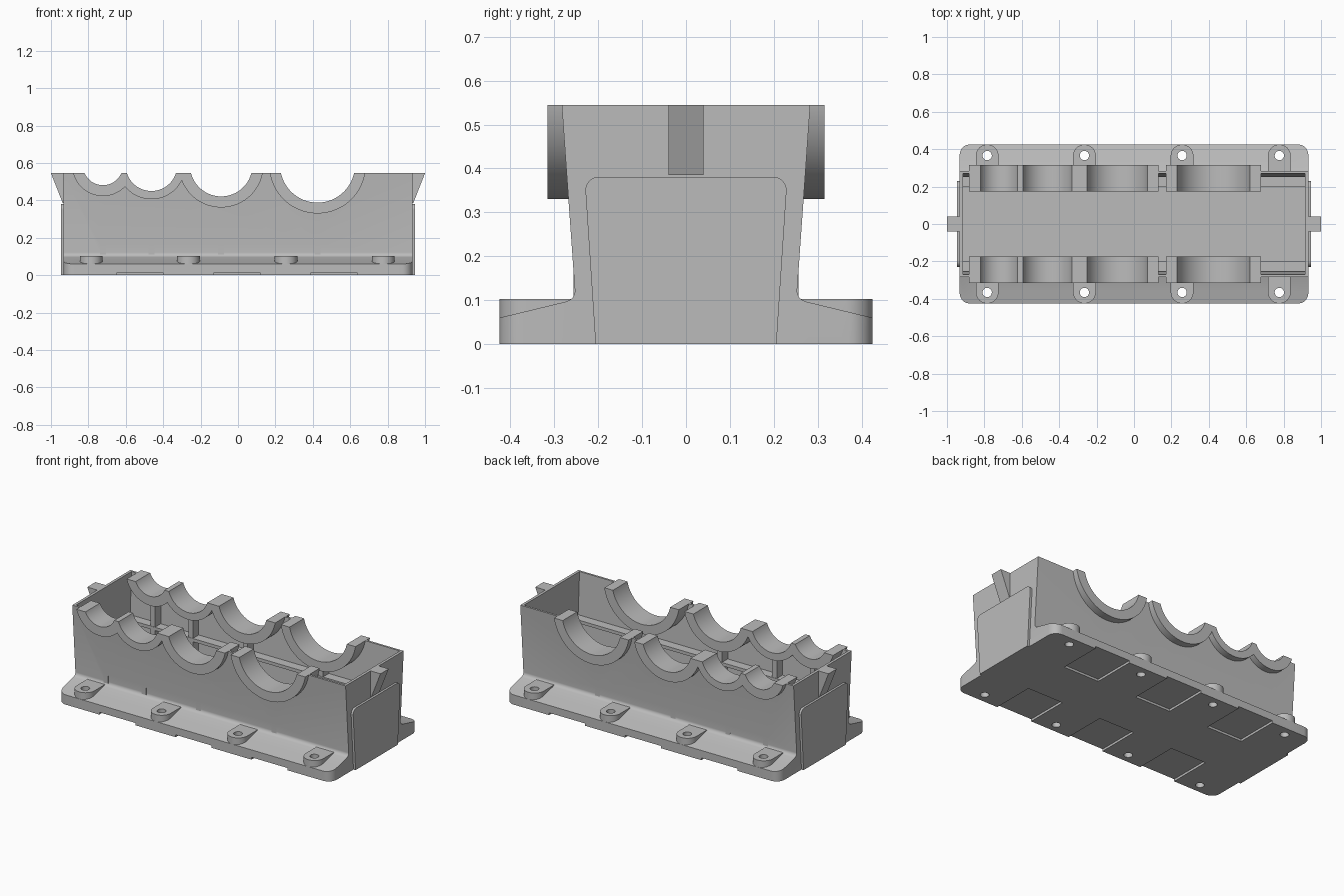
import bpy, bmesh, math
from mathutils import Vector

default = bpy.data.objects.get("Cube")
if default:
    bpy.data.objects.remove(default, do_unlink=True)

grey = bpy.data.materials.new("housing_grey")
grey.use_nodes = True
grey.diffuse_color = (0.5, 0.5, 0.5, 1)
grey.node_tree.nodes["Principled BSDF"].inputs["Base Color"].default_value = (0.5, 0.5, 0.5, 1)

TOP = 0.545          # split line of the housing
AXIS = 0.588         # height of the bore axes
END = 0.932          # half length of the body
BORES = [(-0.722, 0.107, 0.165), (-0.463, 0.138, 0.182),
         (-0.09, 0.167, 0.226), (0.425, 0.2, 0.258)]   # x, inner and outer radius
LUGS = [-0.785, -0.265, 0.257, 0.777]


def prism(name, points, place, start, end):
    """Extrude a 2D outline; place(u, v, w) maps it into space."""
    bm = bmesh.new()
    face = bm.faces.new([bm.verts.new(place(u, v, start)) for u, v in points])
    ext = bmesh.ops.extrude_face_region(bm, geom=[face])
    shift = Vector(place(0, 0, end)) - Vector(place(0, 0, start))
    bmesh.ops.translate(bm, vec=shift,
                        verts=[g for g in ext["geom"] if isinstance(g, bmesh.types.BMVert)])
    bmesh.ops.recalc_face_normals(bm, faces=bm.faces)
    mesh = bpy.data.meshes.new(name)
    bm.to_mesh(mesh)
    bm.free()
    mesh.materials.append(grey)
    ob = bpy.data.objects.new(name, mesh)
    bpy.context.collection.objects.link(ob)
    return ob


def along_x(u, v, w): return (w, u, v)
def along_y(u, v, w): return (u, w, v)
def along_z(u, v, w): return (u, v, w)


def arc(cx, cy, r, a0, a1, n):
    return [(cx + r * math.cos(math.radians(a0 + (a1 - a0) * i / n)),
             cy + r * math.sin(math.radians(a0 + (a1 - a0) * i / n))) for i in range(n + 1)]


def circle(cx, cy, r, n=64):
    return arc(cx, cy, r, 0, 360, n)[:-1]


def box(name, x0, x1, y0, y1, z0, z1):
    return prism(name, [(x0, y0), (x1, y0), (x1, y1), (x0, y1)], along_z, z0, z1)


def mirrored(half):
    return half + [(-u, v) for u, v in reversed(half)]


def boolean(target, tools, operation):
    bpy.context.view_layer.objects.active = target
    for tool in tools:
        mod = target.modifiers.new(operation, "BOOLEAN")
        mod.operation, mod.object, mod.solver = operation, tool, "EXACT"
        bpy.ops.object.modifier_apply(modifier=mod.name)
        bpy.data.objects.remove(tool, do_unlink=True)


# Housing: one section holding tapered walls, root fillet and sloping flange
section = mirrored([(0.425, 0), (0.425, 0.06), (0.272, 0.097)]
                   + arc(0.277, 0.121, 0.024, 250, 180, 6) + [(0.283, TOP)])
housing = prism("housing", section, along_x, -END, END)

# Rounded flange corners
R = 0.055
outline = []
for sx, sy, a in ((1, 1, 0), (-1, 1, 90), (-1, -1, 180), (1, -1, 270)):
    outline += arc(sx * (END - R), sy * (0.425 - R), R, a, a + 90, 8)
boolean(housing, [prism("corner_tool", outline, along_z, -0.1, 0.7)], "INTERSECT")

# Open cavity with drafted sides
cavity = mirrored([(0.245, 0.07), (0.27, TOP), (0.272, TOP + 0.04)])
boolean(housing, [prism("cavity_tool", cavity, along_x, -0.915, 0.915)], "DIFFERENCE")

# Bearing saddles, ribs, ledges and bolt lugs on both long sides
for s in (-1, 1):
    parts = []
    for x, inner, outer in BORES:
        parts.append(prism("saddle", circle(x, AXIS, outer, 96), along_y, s * 0.174, s * 0.315))
        parts.append(box("rib", x - 0.016, x + 0.016, *sorted((s * 0.2, s * 0.256)),
                         0.06, AXIS - outer + 0.02))
    parts.append(box("ledge", -0.92, 0.92, *sorted((s * 0.198, s * 0.255)), 0.265, 0.285))
    for x in LUGS:
        shape = arc(x, 0.364, 0.061, 0, 180, 20) + [(x - 0.061, 0.25), (x + 0.061, 0.25)]
        parts.append(prism("lug", [(u, s * v) for u, v in shape], along_z, 0.02, 0.103))
    boolean(housing, parts, "UNION")

# Bores, flat split line and bolt holes
cuts = [box("split_tool", -1.2, 1.2, -0.6, 0.6, TOP, 1.1)]
cuts += [prism("bore_tool", circle(x, AXIS, inner, 96), along_y, -0.5, 0.5)
         for x, inner, outer in BORES]
cuts += [prism("hole_tool", circle(x, s * 0.366, 0.025, 24), along_z, -0.1, 0.2)
         for x in LUGS for s in (-1, 1)]
# Shallow relief grooves under the base, left and right of a central pad
for x in (-0.525, -0.005, 0.513):
    for s in (-1, 1):
        cuts.append(box("groove_tool", x - 0.123, x + 0.123,
                        *sorted((s * 0.155, s * 0.5)), -0.1, 0.014))
boolean(housing, cuts, "DIFFERENCE")

# End plates with rounded upper corners, and wedge-shaped lifting hooks
plate = mirrored([(0.206, 0)] + arc(0.198, 0.35, 0.031, 0, 90, 8))
for side, s in (("left", 1), ("right", -1)):
    prism(side + "_end_plate", plate, along_x, s * 0.92, s * 0.946)
    prism(side + "_lifting_hook", [(s * 0.925, TOP), (s * 1.0, TOP), (s * 0.937, 0.385),
                                   (s * 0.925, 0.385)], along_y, -0.04, 0.04)

# Smooth curves, sharp edges
for ob in bpy.context.collection.objects:
    if ob.type == "MESH" and ob.data.materials and ob.data.materials[0] == grey:
        ob.select_set(True)
        bpy.context.view_layer.objects.active = ob
bpy.ops.object.shade_smooth_by_angle(angle=math.radians(25))
